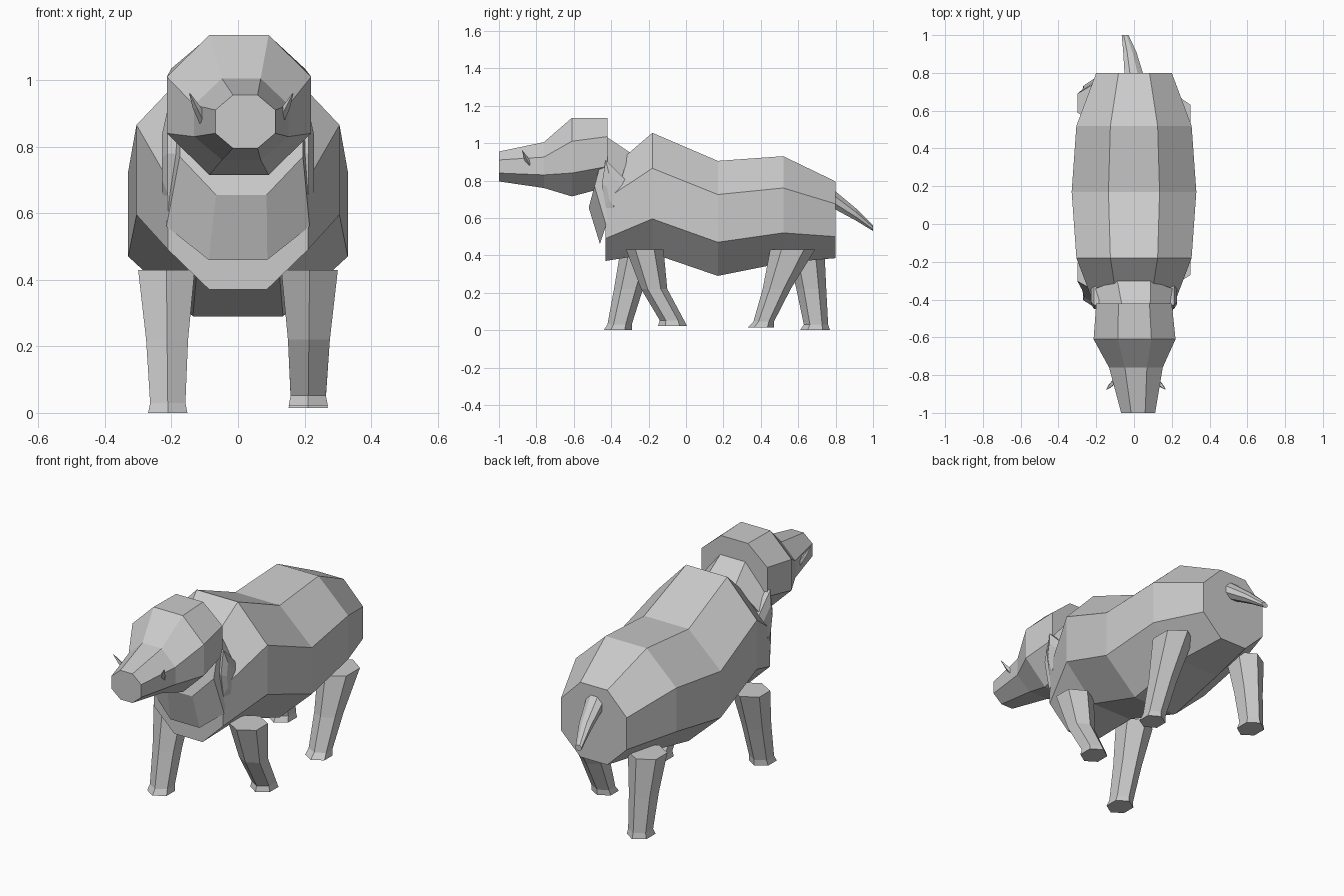
import bpy, bmesh
from math import cos, sin, pi
from mathutils import Vector

old = bpy.data.objects.get("Cube")
if old:
    bpy.data.objects.remove(old, do_unlink=True)

grey = bpy.data.materials.new("plain grey")
grey.use_nodes = True
tone = (0.6, 0.6, 0.6, 1)
grey.diffuse_color = tone
grey.node_tree.nodes["Principled BSDF"].inputs["Base Color"].default_value = tone


def loft(name, rings):
    """Skin a row of equal-sided rings and cap both ends."""
    bm = bmesh.new()
    rows = [[bm.verts.new(p) for p in ring] for ring in rings]
    n = len(rows[0])
    for a, b in zip(rows, rows[1:]):
        for i in range(n):
            j = (i + 1) % n
            bm.faces.new((a[i], a[j], b[j], b[i]))
    bm.faces.new(rows[0])
    bm.faces.new(rows[-1])
    bmesh.ops.recalc_face_normals(bm, faces=bm.faces)
    mesh = bpy.data.meshes.new(name)
    bm.to_mesh(mesh)
    bm.free()
    mesh.materials.append(grey)
    obj = bpy.data.objects.new(name, mesh)
    bpy.context.collection.objects.link(obj)
    return obj


def octagon(cx, w, y_top, y_bot, bot, low, up, top):
    """Upright octagon; different top and bottom y lean it."""
    k = 0.41 * w
    pts = [(k, bot), (w, low), (w, up), (k, top),
           (-k, top), (-w, up), (-w, low), (-k, bot)]
    lean = (y_top - y_bot) / (top - bot)
    return [(cx + x, y_bot + (z - bot) * lean, z) for x, z in pts]


def hexagon(cx, w, y0, y1, z):
    """Level hexagon with points to the front and back."""
    cy, h = (y0 + y1) / 2, (y1 - y0) / 2
    return [(cx + w * sin(i * pi / 3) / sin(pi / 3), cy + h * cos(i * pi / 3), z)
            for i in range(6)]


# Trunk: chest, shoulder, waist, hips, rump
loft("body", [octagon(0, w, y, y, *zs) for w, y, *zs in (
    (0.21, -0.43, 0.37, 0.49, 0.70, 0.84),
    (0.305, -0.18, 0.41, 0.595, 0.865, 1.055),
    (0.33, 0.17, 0.29, 0.47, 0.725, 0.905),
    (0.305, 0.52, 0.36, 0.52, 0.76, 0.93),
    (0.20, 0.80, 0.385, 0.50, 0.675, 0.795))])

# Neck and throat, leaning forward
loft("neck", [
    octagon(0, 0.215, -0.30, -0.46, 0.46, 0.56, 0.81, 0.95),
    octagon(0.01, 0.185, -0.42, -0.52, 0.655, 0.77, 0.92, 1.03)])

# Head: back of skull, brow, muzzle, snout
loft("head", [octagon(cx, w, y, y, *zs) for cx, w, y, *zs in (
    (0.0, 0.20, -0.42, 0.765, 0.875, 1.035, 1.135),
    (0.003, 0.217, -0.61, 0.715, 0.84, 1.01, 1.135),
    (0.01, 0.142, -0.76, 0.76, 0.83, 0.925, 1.005),
    (0.022, 0.09, -1.0, 0.795, 0.84, 0.91, 0.955))])

# Ears: hanging flaps at the sides of the neck
flap = [(-0.43, 0.91), (-0.31, 0.79), (-0.345, 0.74),
        (-0.385, 0.59), (-0.43, 0.66), (-0.45, 0.78)]
for side, s in (("left", 1), ("right", -1)):
    mid = Vector((-0.39, 0.75))
    edge = [Vector(p) for p in flap]
    loft(side + "_ear", [
        [(s * 0.185, *p) for p in edge],
        [(s * 0.212, *p) for p in edge],
        [(s * 0.228, *mid.lerp(p, 0.55)) for p in edge]])

# Tusks: small upright spikes beside the snout
for side, s in (("left", 1), ("right", -1)):
    base = Vector((0.01 + s * 0.11, -0.83, 0.87))
    tip = Vector((0.01 + s * 0.155, -0.875, 0.96))
    loft(side + "_tusk", [
        [c + Vector((r * cos(i * pi / 2), r * sin(i * pi / 2), 0)) for i in range(4)]
        for c, r in ((base, 0.016), (base.lerp(tip, 0.5), 0.013), (tip, 0.002))])

# Legs in mid stride: front and back limits at top, knee, ankle and sole
strides = {
    "left_front_leg": (1, 0.022, (-0.32, -0.12), (-0.24, -0.10), (-0.14, -0.01), (-0.15, 0.005)),
    "right_front_leg": (-1, 0.0, (-0.35, -0.16), (-0.385, -0.23), (-0.42, -0.29), (-0.44, -0.29)),
    "left_rear_leg": (1, 0.015, (0.45, 0.69), (0.41, 0.56), (0.36, 0.47), (0.33, 0.47)),
    "right_rear_leg": (-1, 0.0, (0.54, 0.74), (0.59, 0.75), (0.63, 0.76), (0.61, 0.77))}
for name, (s, lift, *limits) in strides.items():
    shape = ((0.215, 0.085, 0.43), (0.213, 0.063, 0.22),
             (0.211, 0.053, 0.03 + lift), (0.211, 0.059, lift))
    loft(name, [hexagon(s * x, w, y0, y1, z)
                for (x, w, z), (y0, y1) in zip(shape, limits)])

# Tail: tapering and swung a little to the side
loft("tail", [octagon(cx, w, y, y, bot, bot + h * 0.3, bot + h * 0.7, bot + h)
              for cx, w, y, bot, h in (
    (0.0, 0.05, 0.79, 0.65, 0.10),
    (-0.022, 0.035, 0.91, 0.585, 0.065),
    (-0.047, 0.018, 1.0, 0.53, 0.03))])
